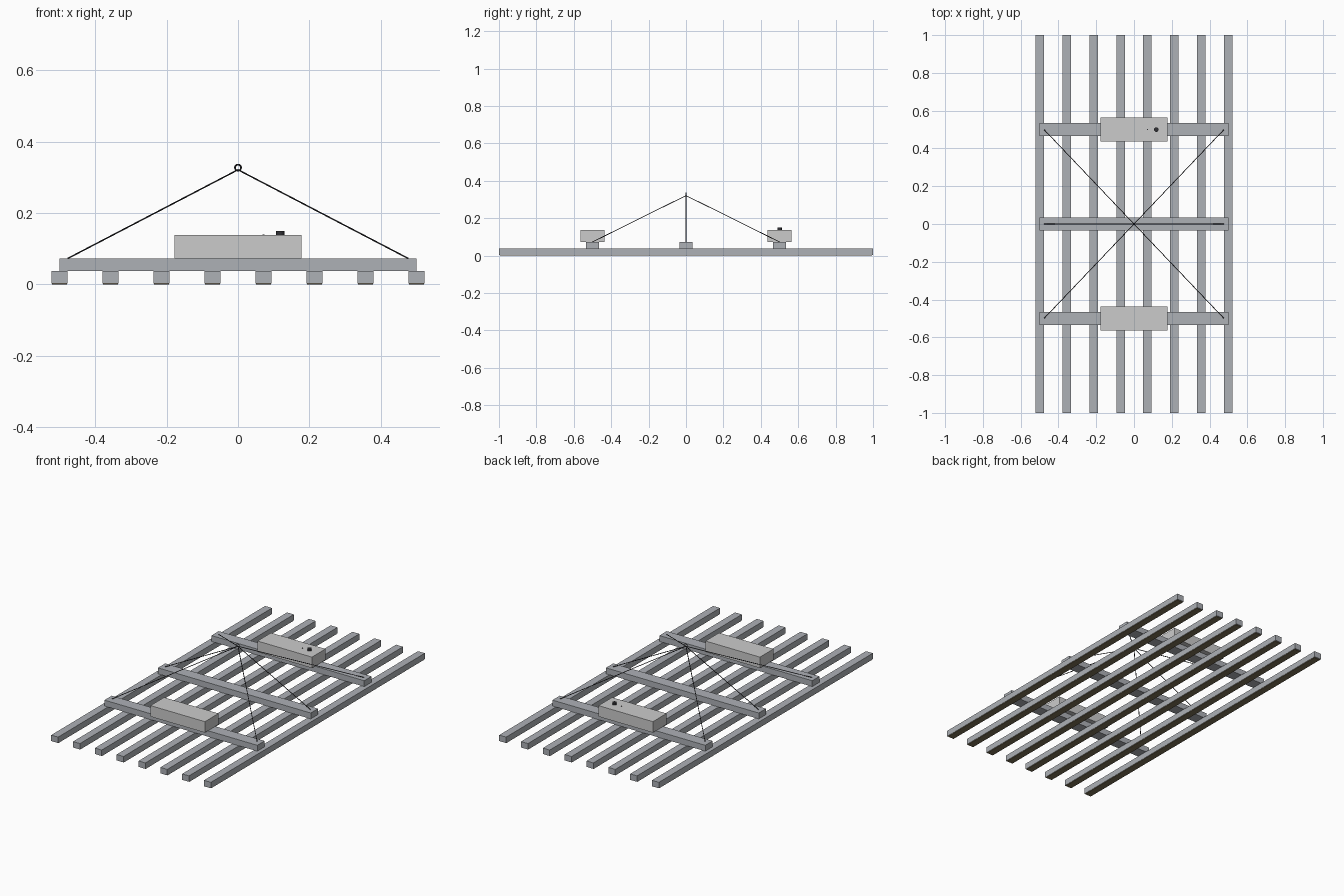
import bpy
from math import pi
from mathutils import Vector

if "Cube" in bpy.data.objects:
    bpy.data.objects.remove(bpy.data.objects["Cube"])


def material(name, rgb):
    m = bpy.data.materials.new(name)
    m.diffuse_color = (*rgb, 1)
    m.use_nodes = True
    m.node_tree.nodes["Principled BSDF"].inputs["Base Color"].default_value = m.diffuse_color
    return m


steel = material("steel", (0.42, 0.44, 0.47))
casing = material("casing", (0.6, 0.61, 0.62))
dark = material("dark", (0.03, 0.03, 0.035))
brown = material("brown_pad", (0.2, 0.16, 0.09))


def finish(name, mat, smooth=False):
    ob = bpy.context.object
    ob.name = name
    ob.data.materials.append(mat)
    if smooth:
        bpy.ops.object.shade_smooth_by_angle()
    return ob


def box(name, x, y, z0, z1, sx, sy, mat):
    bpy.ops.mesh.primitive_cube_add(size=1, location=(x, y, (z0 + z1) / 2))
    bpy.context.object.scale = (sx, sy, z1 - z0)
    bpy.ops.object.transform_apply(location=False, rotation=False, scale=True)
    return finish(name, mat)


def rod(name, a, b, r, mat, sides=8):
    a, b = Vector(a), Vector(b)
    d = b - a
    bpy.ops.mesh.primitive_cylinder_add(
        vertices=sides, radius=r, depth=d.length, location=(a + b) / 2,
        rotation=d.to_track_quat('Z', 'Y').to_euler())
    return finish(name, mat, True)


PAD, SLAT, BEAM, CASE = 0.003, 0.038, 0.073, 0.138

# Eight long bars, each on a thin pad
for i in range(8):
    x = -0.5 + i / 7
    box(f"long_bar_{i + 1}", x, 0, PAD, SLAT, 0.045, 2.0, steel)
    box(f"bar_pad_{i + 1}", x, 0, 0, PAD, 0.041, 1.99, brown)

# Cross beams with a pair of lifting cables each
apex = (0, 0, 0.321)
for y, label in ((-0.5, "front"), (0, "middle"), (0.5, "back")):
    box(f"{label}_cross_beam", 0, y, SLAT, BEAM, 1.0, 0.068, steel)
    for sx, side in ((-1, "left"), (1, "right")):
        rod(f"{label}_{side}_cable", (sx * 0.476, y, BEAM), apex, 0.002, dark)

# Equipment cases on the outer beams
for y, label in ((-0.5, "front"), (0.5, "back")):
    box(f"{label}_case", 0, y, BEAM, CASE, 0.356, 0.127, casing)

# Connector and indicator on the back case
rod("connector", (0.118, 0.5, CASE), (0.118, 0.5, 0.15), 0.012, dark, 24)
rod("indicator", (0.071, 0.5, CASE), (0.071, 0.5, 0.14), 0.003, dark, 12)

# Lifting ring
bpy.ops.mesh.primitive_torus_add(
    major_segments=32, minor_segments=10, major_radius=0.0085,
    minor_radius=0.0023, location=(0, 0, 0.327), rotation=(pi / 2, 0, 0))
finish("lifting_ring", dark, True)
